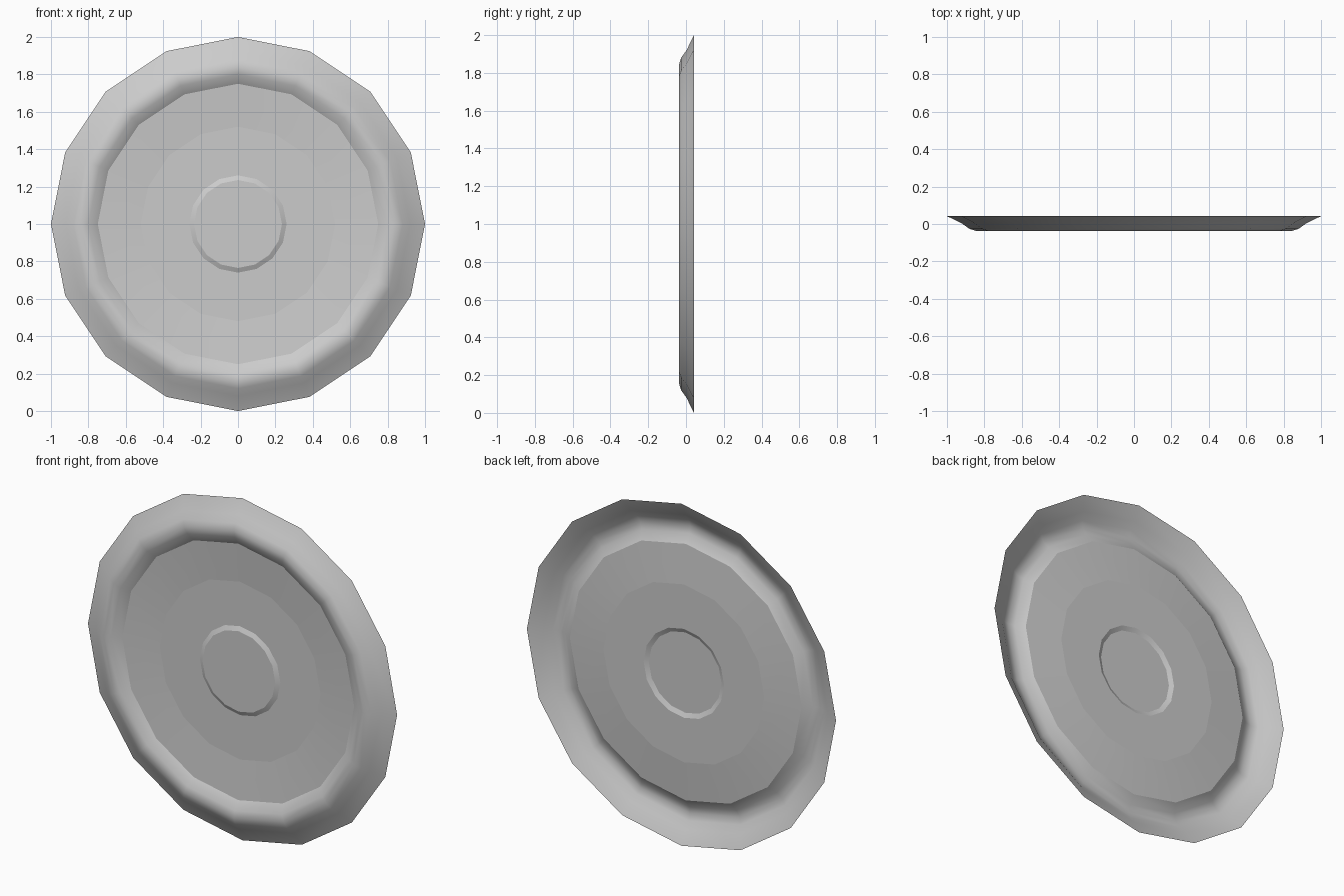
import bpy, bmesh
from math import cos, sin, pi

if "Cube" in bpy.data.objects:
    bpy.data.objects.remove(bpy.data.objects["Cube"])

SIDES = 16
# Profile from rim to centre: radius, depth (y), hard crease on that ring
PROFILE = [
    (1.00, 0.042, False),
    (0.92, 0.003, False),
    (0.88, -0.026, False),
    (0.84, -0.038, False),
    (0.80, -0.030, False),
    (0.75, 0.002, True),
    (0.52, 0.020, True),
    (0.26, 0.020, True),
    (0.235, 0.008, True),
]

bm = bmesh.new()

# Rings of the dished sheet, facing -y
rings = []
for r, y, _ in PROFILE:
    rings.append([bm.verts.new((r * cos(2 * pi * i / SIDES), y,
                                1 + r * sin(2 * pi * i / SIDES)))
                  for i in range(SIDES)])
for outer, inner in zip(rings, rings[1:]):
    for i in range(SIDES):
        j = (i + 1) % SIDES
        bm.faces.new((outer[i], outer[j], inner[j], inner[i]))

# Raised centre disc
bm.faces.new(rings[-1])

for f in bm.faces:
    f.smooth = True
    if f.normal.length == 0:
        f.normal_update()
    if f.normal.y > 0:
        f.normal_flip()

# Hard creases around the inner plate and centre step
for (_, _, hard), ring in zip(PROFILE, rings):
    if hard:
        for i in range(SIDES):
            bm.edges.get((ring[i], ring[(i + 1) % SIDES])).smooth = False

mesh = bpy.data.meshes.new("round_dish")
bm.to_mesh(mesh)
bm.free()
dish = bpy.data.objects.new("round_dish", mesh)
bpy.context.collection.objects.link(dish)
